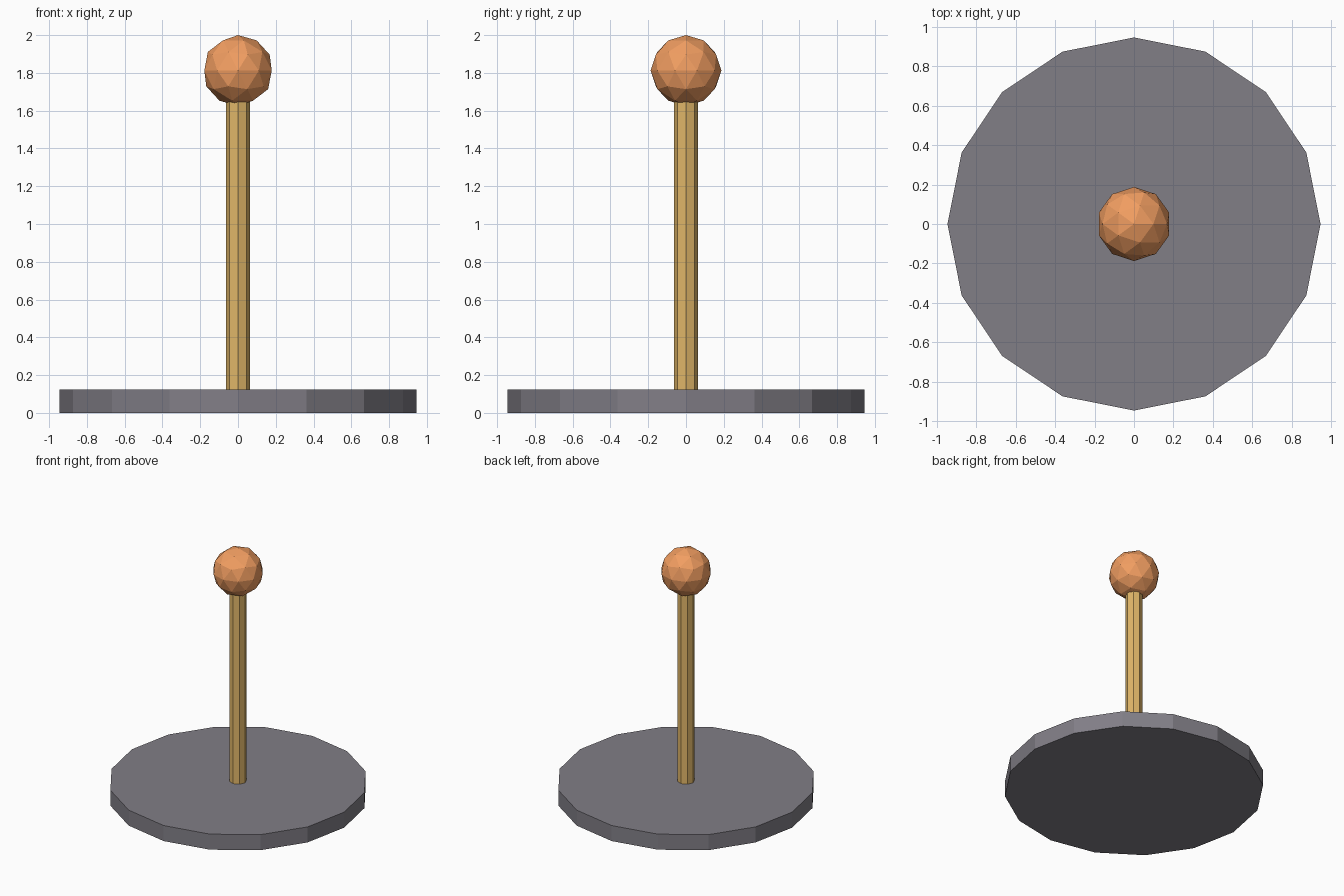
import bpy

if "Cube" in bpy.data.objects:
    bpy.data.objects.remove(bpy.data.objects["Cube"])


def paint(obj, name, color):
    mat = bpy.data.materials.new(name)
    mat.diffuse_color = (*color, 1)
    mat.use_nodes = True
    mat.node_tree.nodes["Principled BSDF"].inputs["Base Color"].default_value = mat.diffuse_color
    obj.data.materials.append(mat)


def cylinder(name, sides, radius, z0, z1):
    bpy.ops.mesh.primitive_cylinder_add(
        vertices=sides, radius=radius, depth=z1 - z0, location=(0, 0, (z0 + z1) / 2))
    obj = bpy.context.object
    obj.name = name
    return obj


# Flat sixteen-sided base
base = cylinder("base", 16, 0.945, 0, 0.125)
paint(base, "dark_grey", (0.22, 0.21, 0.24))

# Eight-sided pole
pole = cylinder("pole", 8, 0.0625, 0.125, 1.65)
paint(pole, "gold", (0.75, 0.47, 0.14))

# Faceted ball on top
bpy.ops.mesh.primitive_ico_sphere_add(subdivisions=2, radius=0.1875, location=(0, 0, 1.8125))
ball = bpy.context.object
ball.name = "ball"
paint(ball, "orange", (0.88, 0.34, 0.12))
